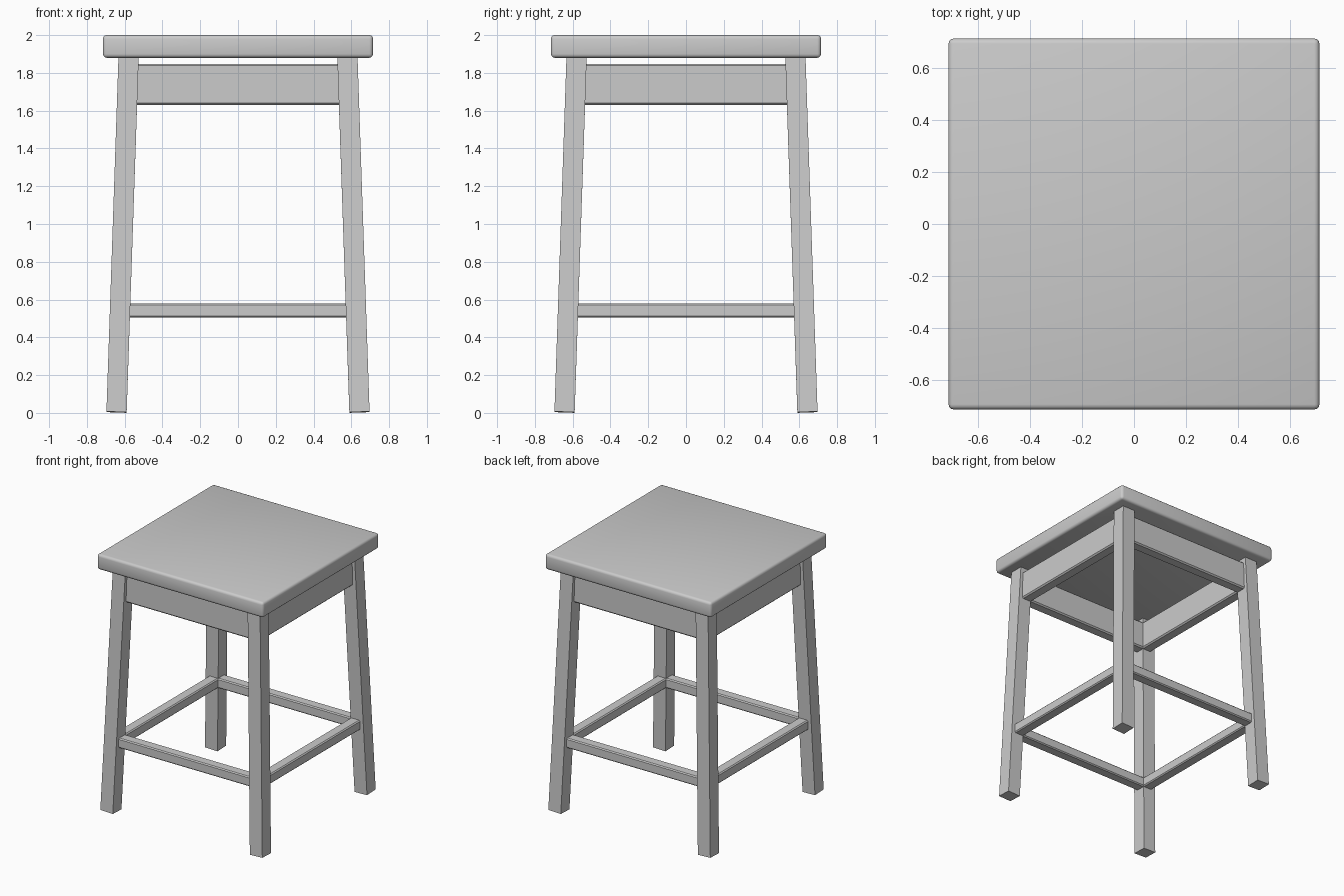
import bpy, bmesh, math
from mathutils import Vector, Matrix

if "Cube" in bpy.data.objects:
    bpy.data.objects.remove(bpy.data.objects["Cube"])


def box(name, size, matrix, bevel=0.0, segments=1, smooth=False):
    bm = bmesh.new()
    bmesh.ops.create_cube(bm, size=1.0)
    bmesh.ops.scale(bm, vec=size, verts=bm.verts)
    if bevel:
        bmesh.ops.bevel(bm, geom=bm.edges[:], offset=bevel, segments=segments,
                        profile=0.5, affect='EDGES')
    bmesh.ops.transform(bm, matrix=matrix, verts=bm.verts)
    for f in bm.faces:
        f.smooth = smooth
    mesh = bpy.data.meshes.new(name)
    bm.to_mesh(mesh)
    bm.free()
    ob = bpy.data.objects.new(name, mesh)
    bpy.context.collection.objects.link(ob)
    return ob


# Seat slab with softly rounded edges
box("seat", (1.43, 1.43, 0.12), Matrix.Translation((0, 0, 1.94)), 0.02, 3, True)

# Four square legs, splayed outwards towards the floor
for sx, side in ((-1, "left"), (1, "right")):
    for sy, end in ((-1, "front"), (1, "back")):
        foot = Vector((0.643 * sx, 0.643 * sy, 0.004))
        top = Vector((0.579 * sx, 0.579 * sy, 1.89))
        axis = top - foot
        turn = Vector((0, 0, 1)).rotation_difference(axis).to_matrix().to_4x4()
        box(f"{end}_{side}_leg", (0.107, 0.107, axis.length),
            Matrix.Translation((foot + top) / 2) @ turn)


def rails(name, inner, outer, low, high, bevel):
    """Four chamfered bars joining the legs in a square."""
    mid = (inner + outer) / 2
    for i, side in enumerate(("front", "right", "back", "left")):
        place = (Matrix.Rotation(i * math.pi / 2, 4, 'Z')
                 @ Matrix.Translation((0, -mid, (low + high) / 2)))
        box(f"{side}_{name}", (2 * mid, outer - inner, high - low), place, bevel)


# Apron boards under the seat and stretchers near the floor
rails("apron", 0.525, 0.612, 1.63, 1.848, 0.01)
rails("stretcher", 0.568, 0.65, 0.504, 0.58, 0.008)
